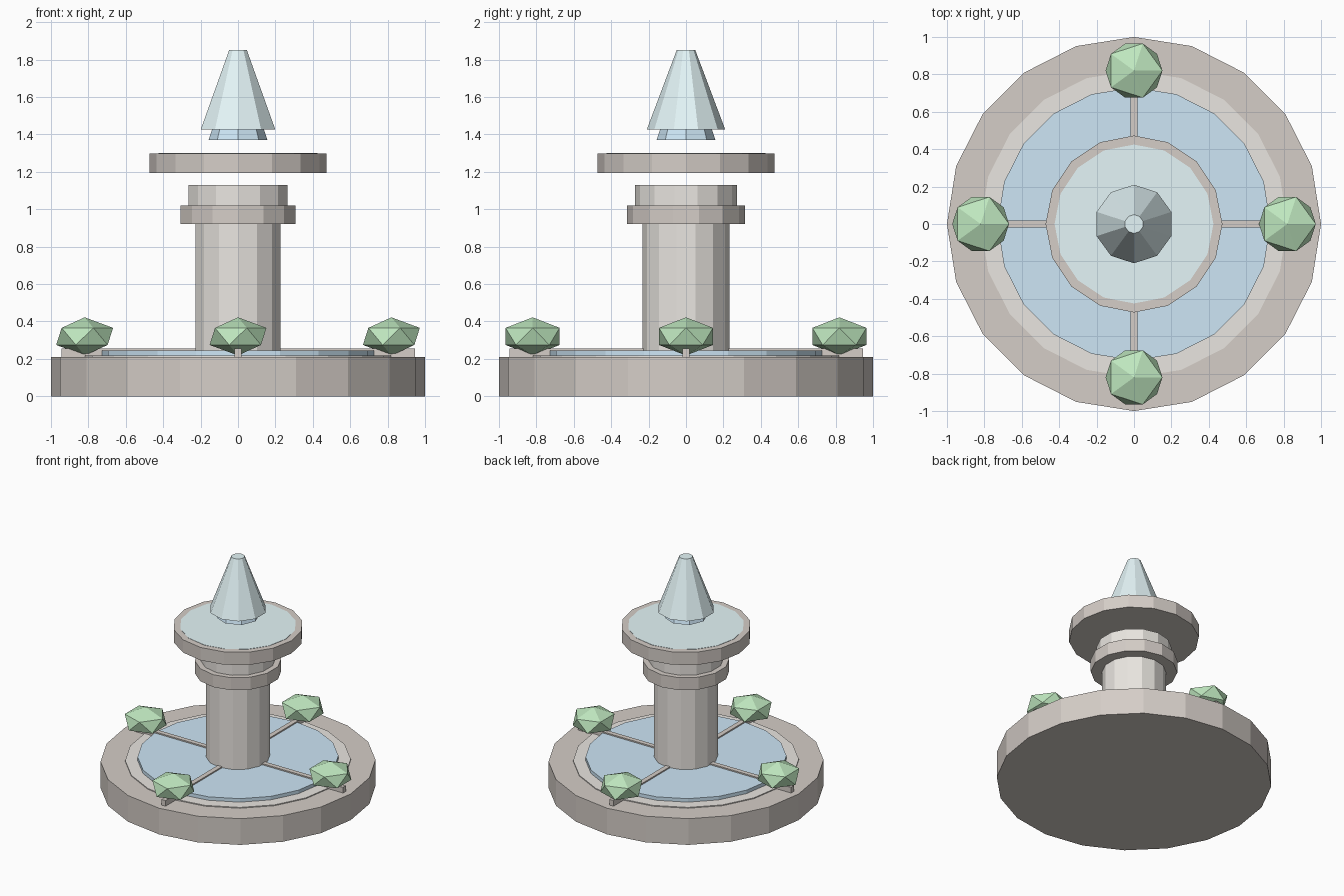
import bpy

if "Cube" in bpy.data.objects:
    bpy.data.objects.remove(bpy.data.objects["Cube"])


def mat(name, rgb):
    m = bpy.data.materials.new(name)
    m.diffuse_color = (*rgb, 1)
    m.use_nodes = True
    m.node_tree.nodes["Principled BSDF"].inputs["Base Color"].default_value = m.diffuse_color
    return m


STONE = mat("stone", (0.66, 0.61, 0.57))
PALE = mat("pale_stone", (0.82, 0.79, 0.75))
WATER = mat("water", (0.61, 0.79, 0.92))
SPRAY = mat("spray", (0.78, 0.92, 0.94))
LEAF = mat("leaf", (0.52, 0.80, 0.52))


def finish(name, m):
    o = bpy.context.object
    o.name = name
    o.data.materials.append(m)
    return o


def drum(name, sides, r_low, z0, z1, m, r_top=None):
    """Faceted cylinder or cone frustum between two heights."""
    bpy.ops.mesh.primitive_cone_add(
        vertices=sides, radius1=r_low, radius2=r_low if r_top is None else r_top,
        depth=z1 - z0, location=(0, 0, (z0 + z1) / 2))
    return finish(name, m)


# Lower pool
drum("base", 20, 1.0, 0, 0.21, STONE)
drum("pool_rim", 20, 0.82, 0.19, 0.217, PALE)
drum("pool_water", 20, 0.73, 0.20, 0.245, WATER)

# Column and its capital
drum("column", 14, 0.232, 0.20, 0.92, PALE)
drum("capital", 14, 0.315, 0.92, 1.02, STONE)
drum("neck", 14, 0.272, 1.02, 1.13, PALE)

# Upper bowl
drum("upper_bowl", 16, 0.473, 1.195, 1.298, STONE)
drum("upper_water", 16, 0.425, 1.25, 1.30, SPRAY)

# Water jet
drum("jet_core", 8, 0.157, 1.37, 1.75, WATER, 0.03)
drum("jet", 10, 0.21, 1.425, 1.85, SPRAY, 0.05)

# Crossing channels over the pool
for name, size in (("channel_x", (1.89, 0.038, 0.05)), ("channel_y", (0.038, 1.89, 0.05))):
    bpy.ops.mesh.primitive_cube_add(size=1, location=(0, 0, 0.23))
    bpy.context.object.scale = size
    finish(name, STONE)

# Bushes at the channel ends
for side, x, y in (("right", 1, 0), ("left", -1, 0), ("back", 0, 1), ("front", 0, -1)):
    bpy.ops.mesh.primitive_ico_sphere_add(
        subdivisions=1, radius=0.17, location=(0.82 * x, 0.82 * y, 0.32))
    bpy.context.object.scale = (1, 1, 0.6)
    finish("bush_" + side, LEAF)
